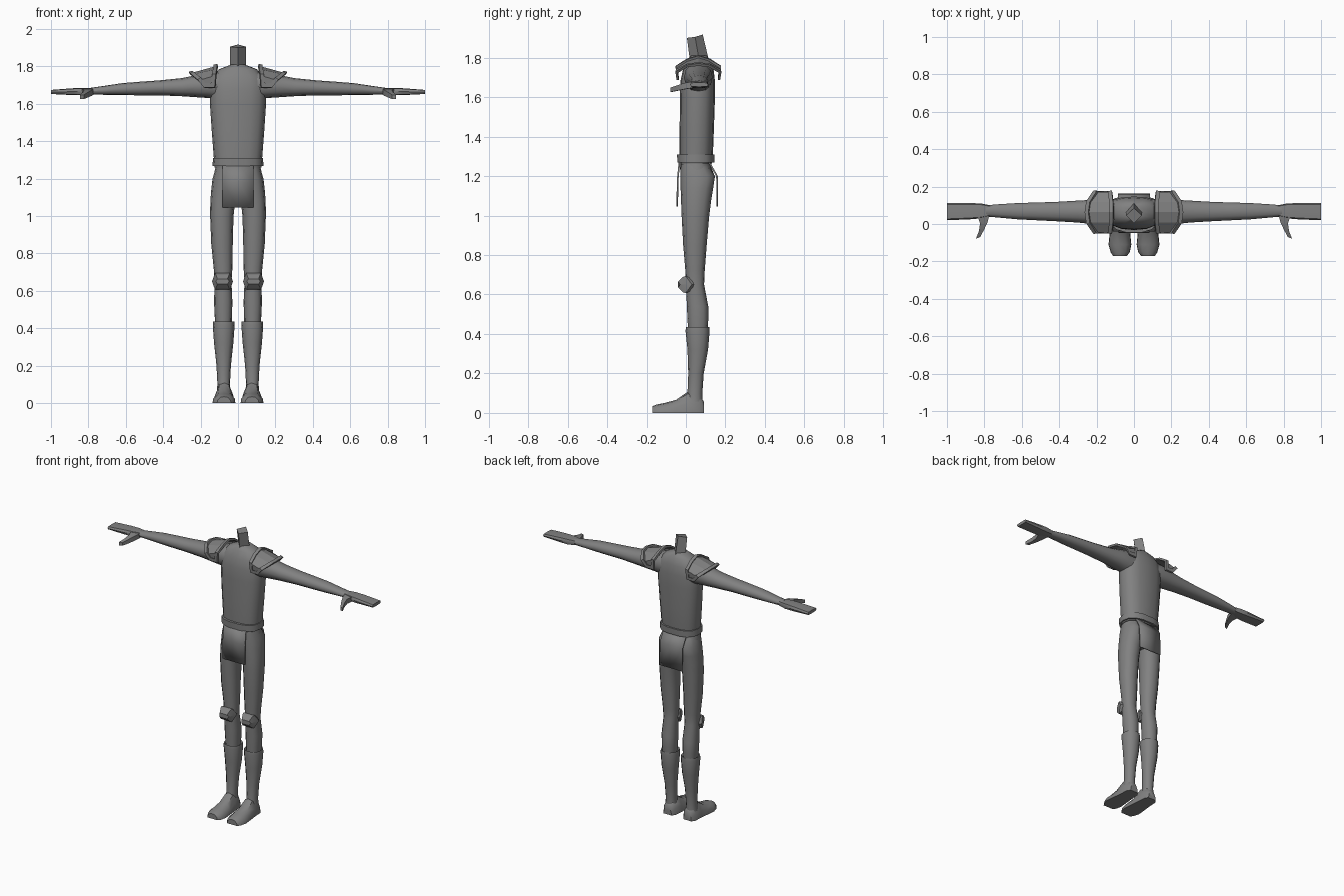
import bpy, bmesh, math
from mathutils import Vector

if "Cube" in bpy.data.objects:
    bpy.data.objects.remove(bpy.data.objects["Cube"])

grey = bpy.data.materials.new("plain grey")
grey.diffuse_color = (0.22, 0.22, 0.22, 1)
grey.use_nodes = True
grey.node_tree.nodes["Principled BSDF"].inputs["Base Color"].default_value = grey.diffuse_color


def finish(name, bm, mirror=False, angle=40):
    bmesh.ops.recalc_face_normals(bm, faces=bm.faces)
    me = bpy.data.meshes.new(name)
    bm.to_mesh(me)
    bm.free()
    me.materials.append(grey)
    me.shade_smooth()
    me.set_sharp_from_angle(angle=math.radians(angle))
    ob = bpy.data.objects.new(name, me)
    bpy.context.collection.objects.link(ob)
    if mirror:
        m = ob.modifiers.new("mirror", 'MIRROR')
        m.use_mirror_merge = False
    return ob


def skin(bm, loops):
    """Bridge equal-length point loops and cap both ends."""
    rows = [[bm.verts.new(p) for p in lp] for lp in loops]
    n = len(rows[0])
    for a, b in zip(rows, rows[1:]):
        for i in range(n):
            j = (i + 1) % n
            bm.faces.new((a[i], a[j], b[j], b[i]))
    bm.faces.new(rows[0])
    bm.faces.new(rows[-1])


def loft(name, axis, rings, n=12, power=2.0, mirror=False, angle=40):
    """Rings are (position, u min, u max, v min, v max) across the given axis."""
    bm, loops = bmesh.new(), []
    for pos, u0, u1, v0, v1 in rings:
        lp = []
        for i in range(n):
            t = math.tau * i / n
            c, s = math.cos(t), math.sin(t)
            u = (u0 + u1) / 2 + (u1 - u0) / 2 * math.copysign(abs(c) ** (2 / power), c)
            v = (v0 + v1) / 2 + (v1 - v0) / 2 * math.copysign(abs(s) ** (2 / power), s)
            lp.append({'x': (pos, u, v), 'y': (u, pos, v), 'z': (u, v, pos)}[axis])
        loops.append(lp)
    skin(bm, loops)
    return finish(name, bm, mirror, angle)


# Torso with sloping shoulders
loft("torso", 'z', [
    (1.26, -.125, .125, -.03, .13), (1.32, -.13, .13, -.032, .137),
    (1.45, -.14, .14, -.032, .142), (1.60, -.15, .15, -.03, .147),
    (1.68, -.15, .15, -.028, .147), (1.74, -.14, .14, -.015, .14),
    (1.785, -.10, .10, .005, .125), (1.81, -.035, .035, .025, .105)], 16, 2.5)

# Four-sided neck leaning forward
bm = bmesh.new()
skin(bm, [[(-.042, .068, 1.78), (0, .022, 1.77), (.042, .068, 1.78), (0, .115, 1.79)],
          [(-.042, .046, 1.905), (0, .005, 1.9), (.042, .046, 1.905), (0, .085, 1.917)]])
finish("neck", bm)

# Hips, belt and hanging cloths
loft("pelvis", 'z', [
    (1.10, -.05, .05, .0, .11), (1.14, -.11, .11, -.015, .135), (1.20, -.132, .132, -.025, .145),
    (1.24, -.125, .125, -.03, .13), (1.28, -.115, .115, -.03, .12)], 16, 2.4)
loft("belt", 'z', [(1.268, -.136, .136, -.045, .145), (1.31, -.134, .134, -.047, .147)], 14, 2.6)


def cloth(name, path, w):
    bm = bmesh.new()
    rows = [[bm.verts.new((x, y, z)) for x in (-w, 0, w)] for y, z in path]
    for a, b in zip(rows, rows[1:]):
        for i in range(2):
            bm.faces.new((a[i], a[i + 1], b[i + 1], b[i]))
    m = finish(name, bm).modifiers.new("thickness", 'SOLIDIFY')
    m.thickness = .008
    m.offset = 0


cloth("front_cloth", [(-.033, 1.27), (-.042, 1.18), (-.044, 1.045)], .083)
cloth("back_cloth", [(.115, 1.275), (.157, 1.20), (.159, 1.045)], .085)

# Legs
loft("leg", 'z', [
    (.40, .035, .12, .012, .108), (.47, .032, .125, .008, .113), (.54, .03, .128, .005, .113),
    (.65, .035, .125, .0, .092), (.72, .03, .13, -.003, .095), (.85, .028, .143, -.014, .105),
    (1.0, .024, .149, -.022, .118), (1.08, .015, .148, -.025, .128), (1.14, .0, .143, -.027, .138),
    (1.20, .0, .136, -.028, .147), (1.26, .0, .118, -.026, .11)], 12, 2.3, True)

# Boots: shaft with a wide cuff, then a foot with a flat sole
loft("boot_shaft", 'z', [
    (.05, .04, .115, .0, .085), (.10, .043, .11, .008, .083), (.2, .038, .115, .012, .09),
    (.32, .025, .128, .008, .112), (.415, .018, .135, -.002, .12), (.435, .02, .133, .0, .118),
    (.425, .035, .12, .012, .108)], 12, 2.2, True)
bm, loops = bmesh.new(), []
for y, x0, x1, h in [(.092, .045, .105, .055), (.07, .03, .12, .09), (.01, .025, .123, .108),
                     (-.05, .02, .13, .066), (-.11, .014, .136, .05), (-.15, .022, .125, .042),
                     (-.17, .037, .112, .034)]:
    d = (x1 - x0) * .23
    loops.append([(x0, y, 0), (x1, y, 0), (x1 - .003, y, h * .45), (x1 - d, y, h * .9),
                  ((x0 + x1) / 2, y, h), (x0 + d, y, h * .9), (x0 + .003, y, h * .45)])
skin(bm, loops)
finish("foot", bm, True, 45)

# Faceted knee guards
bm = bmesh.new()


def hexagon(w, h, edge_y, side_y, top):
    c, z = .083, .65
    return [(c + sx * w, side_y if abs(sx) == 1 else edge_y, z + sz * h)
            for sx, sz in ((-1, 0), (-top, 1), (top, 1), (1, 0), (top, -1), (-top, -1))]


skin(bm, [hexagon(.045, .03, .03, .04, .7), hexagon(.056, .044, -.002, .03, .72),
          hexagon(.05, .038, -.016, .01, .72), hexagon(.036, .014, -.04, -.03, .75)])
finish("knee_guard", bm, True, 15)

# Arms, hands and thumbs
loft("arm", 'x', [
    (.09, -.005, .13, 1.62, 1.775), (.15, -.01, .135, 1.63, 1.77), (.21, -.002, .13, 1.634, 1.755),
    (.30, .008, .125, 1.64, 1.737), (.42, .015, .118, 1.645, 1.725), (.52, .02, .115, 1.645, 1.718),
    (.62, .025, .112, 1.646, 1.71), (.72, .034, .106, 1.648, 1.695),
    (.79, .04, .10, 1.649, 1.685)], 12, 2.2, True)
loft("hand", 'x', [
    (.77, .042, .10, 1.651, 1.684), (.82, .03, .11, 1.645, 1.685), (.88, .025, .112, 1.646, 1.683),
    (1.0, .02, .113, 1.652, 1.674)], 8, 4, True)
bm = bmesh.new()
skin(bm, [[(x - w, y, z - h), (x + w, y - .008, z - h), (x + w, y - .008, z + h), (x - w, y, z + h)]
          for x, y, z, w, h in [(.805, .06, 1.665, .035, .015), (.803, .01, 1.658, .02, .016),
                                (.815, -.03, 1.648, .014, .014), (.834, -.07, 1.637, .011, .011)]])
finish("thumb", bm, True)

# Shoulder guards: arched plate plus a raised border
half = [(-.035, (.12, 1.685), (.178, 1.685)), (-.042, (.115, 1.75), (.212, 1.722)),
        (.01, (.109, 1.783), (.25, 1.752)), (.063, (.107, 1.80), (.258, 1.758))]
arch = half + [(.126 - y, a, b) for y, a, b in half[-2::-1]]


def shoulder(name, border, thick):
    bm = bmesh.new()
    rows = [[bm.verts.new((a[0], y, a[1])), bm.verts.new((b[0], y, b[1]))] for y, a, b in arch]
    for p, q in zip(rows, rows[1:]):
        bm.faces.new((p[0], p[1], q[1], q[0]))
    bmesh.ops.recalc_face_normals(bm, faces=bm.faces)
    if sum(f.normal.z for f in bm.faces) < 0:
        bmesh.ops.reverse_faces(bm, faces=bm.faces)
    if border:
        rim = bmesh.ops.inset_region(bm, faces=bm.faces[:], thickness=.02, use_boundary=True,
                                     use_even_offset=True)["faces"]
        inner = [f for f in bm.faces if f not in set(rim)]
        bmesh.ops.delete(bm, geom=inner, context='FACES')
    # thicken outwards from the arch centre
    base = bm.faces[:]
    ext = bmesh.ops.extrude_face_region(bm, geom=base, use_keep_orig=True)["geom"]
    for v in (g for g in ext if isinstance(g, bmesh.types.BMVert)):
        d = Vector((.04, v.co.y - .063, (v.co.z - 1.66) * .9)).normalized()
        v.co += d * thick
    finish(name, bm, True, 20)


shoulder("shoulder_plate", False, .004)
shoulder("shoulder_border", True, .014)
